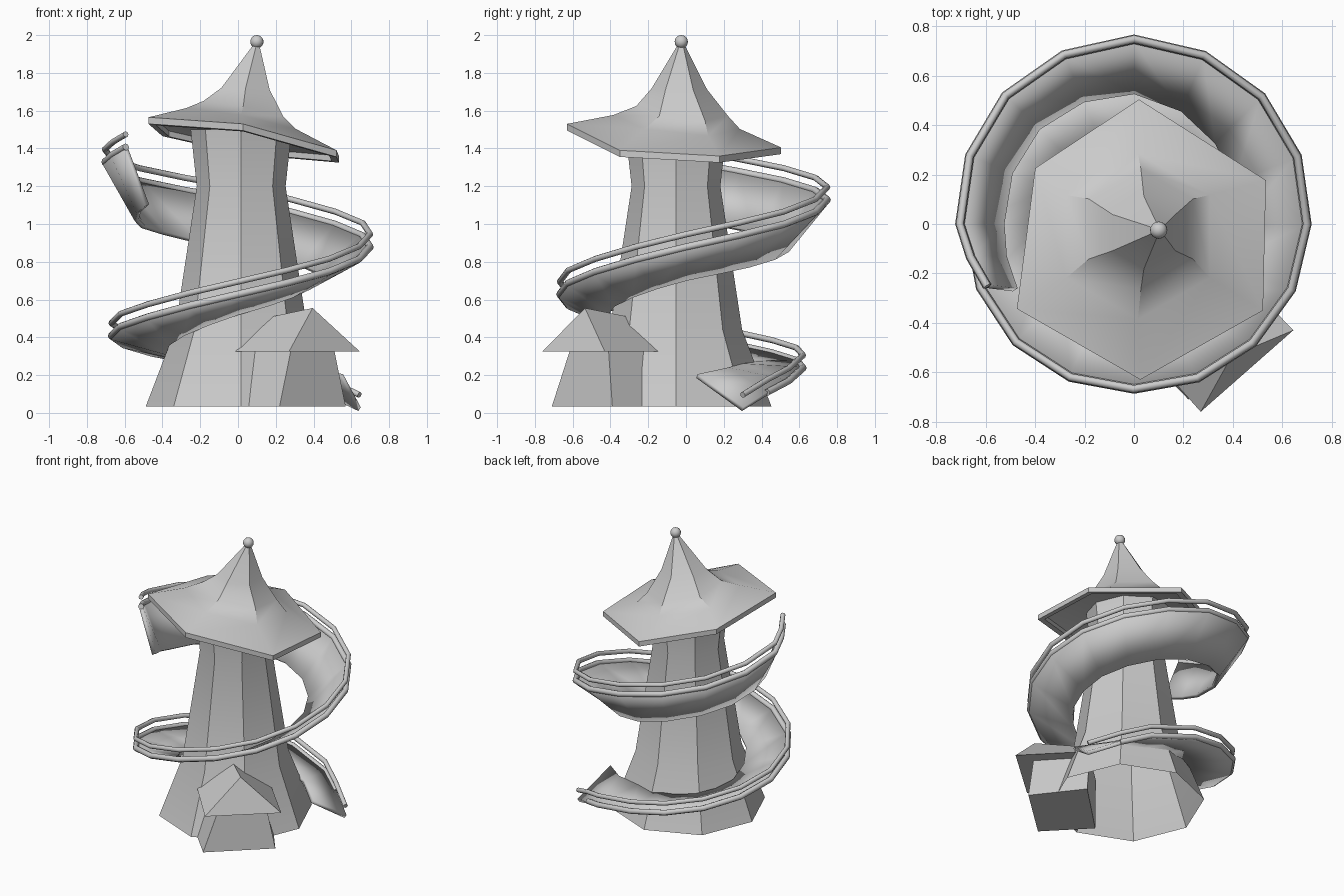
import bpy, bmesh, math
from mathutils import Vector

if "Cube" in bpy.data.objects:
    bpy.data.objects.remove(bpy.data.objects["Cube"])


def make(name, verts, faces, smooth=None):
    me = bpy.data.meshes.new(name)
    me.from_pydata([tuple(v) for v in verts], [], faces)
    bm = bmesh.new()
    bm.from_mesh(me)
    bmesh.ops.recalc_face_normals(bm, faces=bm.faces[:])
    bm.to_mesh(me)
    bm.free()
    ob = bpy.data.objects.new(name, me)
    bpy.context.collection.objects.link(ob)
    if smooth:
        bpy.ops.object.select_all(action='DESELECT')
        bpy.context.view_layer.objects.active = ob
        ob.select_set(True)
        bpy.ops.object.shade_smooth_by_angle(angle=math.radians(smooth))
    return ob


def loft(name, rings, smooth=None, capped=True):
    # Skin over rings that share a vertex count
    n = len(rings[0])
    verts = [v for r in rings for v in r]
    faces = [(k * n + i, k * n + (i + 1) % n, (k + 1) * n + (i + 1) % n, (k + 1) * n + i)
             for k in range(len(rings) - 1) for i in range(n)]
    if capped:
        faces += [tuple(range(n)), tuple(range(len(verts) - n, len(verts)))]
    return make(name, verts, faces, smooth)


def polar(deg, r, z):
    a = math.radians(deg)
    return Vector((r * math.cos(a), r * math.sin(a), z))


# Octagonal waisted tower, open at both ends
loft("tower", [[polar(45 * i, r, z) + Vector((0.017, -0.053, 0)) for i in range(8)]
               for z, r in [(0.035, 0.505), (0.44, 0.35), (1.2, 0.235), (1.5, 0.268)]], 30, False)

# Leaning six-sided roof: rim corners, then shrinking tilted rings up to the tip
rim = [Vector(p) for p in [(0.534, 0.177, 1.36), (0.02, 0.504, 1.405), (-0.40, 0.226, 1.50),
                           (-0.474, -0.343, 1.565), (0.026, -0.63, 1.53), (0.522, -0.35, 1.39)]]
mid = Vector((0.038, -0.07, 1.465))


def tilted(x, y, z, r, tilt):
    ring = []
    for i in range(6):
        p = polar(30 + 60 * i, r, 0)
        ring.append(Vector((x + p.x, y + p.y, z - tilt * (0.19 * p.x + 0.11 * p.y))))
    return ring


under = [p.lerp(mid, 0.08) - Vector((0, 0, 0.035)) for p in rim]
loft("roof", [[p.lerp(mid, 0.3) + Vector((0, 0, 0.03)) for p in rim],
              [p + Vector((0, 0, 0.03)) for p in under],
              under,
              [p - Vector((0, 0, 0.035)) for p in rim],
              rim,
              tilted(0.016, -0.05, 1.54, 0.335, 1),
              tilted(0.028, -0.02, 1.598, 0.243, 1),
              tilted(0.04, -0.035, 1.715, 0.147, 0.2),
              tilted(0.10, -0.025, 1.96, 0.012, 0)], 30)

# Ball on the roof tip
bpy.ops.mesh.primitive_uv_sphere_add(segments=16, ring_count=10, radius=0.035,
                                     location=(0.10, -0.025, 1.965))
bpy.context.object.name = "finial_ball"
bpy.ops.object.shade_smooth()

# Slide sections: outer edge (angle, radius, z) and inner edge (angle, radius, z)
keys = [(203, 0.645, 1.40, 209, 0.55, 1.10), (180, 0.705, 1.32, 180, 0.535, 1.02),
        (135, 0.735, 1.22, 135, 0.55, 0.95), (90, 0.748, 1.12, 90, 0.535, 0.86),
        (45, 0.73, 0.99, 45, 0.47, 0.78), (0, 0.70, 0.87, 0, 0.42, 0.71),
        (-45, 0.68, 0.74, -45, 0.40, 0.62), (-90, 0.668, 0.62, -90, 0.41, 0.53),
        (-135, 0.675, 0.50, -135, 0.40, 0.42), (-180, 0.67, 0.40, -180, 0.38, 0.32),
        (-225, 0.645, 0.31, -225, 0.36, 0.28), (-270, 0.62, 0.23, -270, 0.34, 0.26),
        (-300, 0.625, 0.16, -300, 0.34, 0.25), (-318, 0.64, 0.10, -329, 0.43, 0.23),
        (-335, 0.71, 0.02, -354, 0.553, 0.195)]
outer, inner = [], []
for k, (a, b) in enumerate(zip(keys, keys[1:])):
    steps = 2 if k < 11 else 1
    for s in range(steps):
        v = [p + (q - p) * s / steps for p, q in zip(a, b)]
        outer.append(polar(*v[:3]))
        inner.append(polar(*v[3:]))
outer.append(polar(*keys[-1][:3]))
inner.append(polar(*keys[-1][3:]))

# Banked flat slide bed
verts = [v for pair in zip(outer, inner) for v in pair]
faces = [(2 * k, 2 * k + 1, 2 * k + 3, 2 * k + 2) for k in range(len(outer) - 1)]
bed = make("slide_bed", verts, faces, 35)
solid = bed.modifiers.new("thickness", 'SOLIDIFY')
solid.thickness = 0.025
solid.offset = 0


# Round tubes following the outer edge: the lip and the handrail
def tube(name, pts, radius):
    rings = []
    for k, p in enumerate(pts):
        t = (pts[min(k + 1, len(pts) - 1)] - pts[max(k - 1, 0)]).normalized()
        side = t.cross(Vector((0, 0, 1))).normalized()
        up = side.cross(t)
        rings.append([p + radius * (side * math.cos(math.tau * i / 8) + up * math.sin(math.tau * i / 8))
                      for i in range(8)])
    return loft(name, rings, 50)


tube("slide_lip", [p + Vector((0, 0, 0.008)) for p in outer[:-1]], 0.019)
tube("handrail", [p + Vector((0, 0, 0.075)) for p in outer], 0.016)

# Entrance hut: tapered walls and a hipped roof leaning back to the tower
loft("hut_walls", [[(0.22, -0.71, 0.035), (0.57, -0.39, 0.035), (0.33, -0.08, 0.035), (-0.04, -0.44, 0.035)],
                   [(0.28, -0.615, 0.33), (0.51, -0.41, 0.33), (0.26, -0.14, 0.33), (0.03, -0.35, 0.33)]])
make("hut_roof", [(0.27, -0.76, 0.325), (0.645, -0.43, 0.325), (0.355, -0.13, 0.325), (-0.015, -0.44, 0.325),
                  (0.395, -0.535, 0.555), (0.18, -0.31, 0.51)],
     [(0, 1, 4), (1, 2, 5, 4), (2, 3, 5), (3, 0, 4, 5), (3, 2, 1, 0)])
